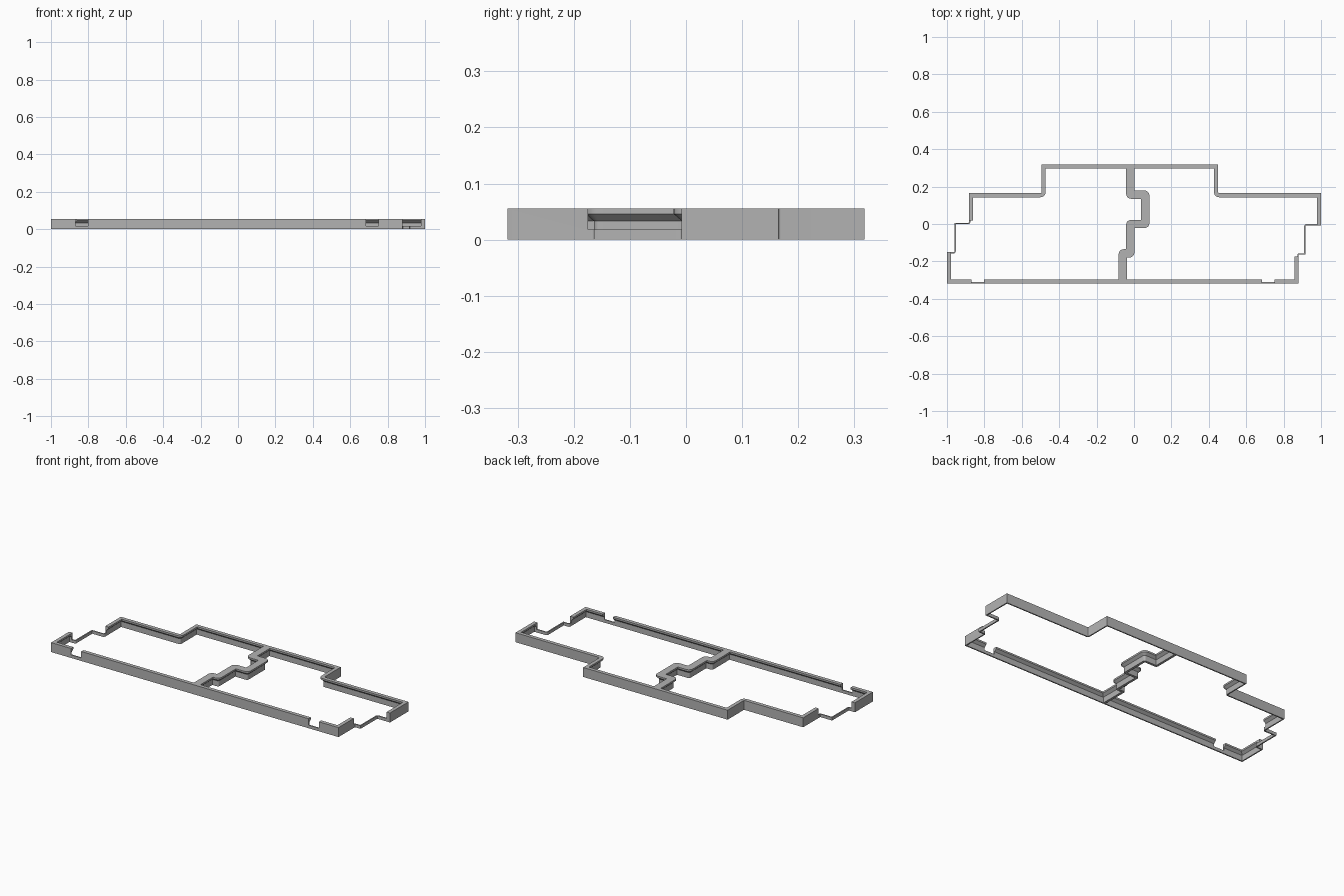
import bpy, bmesh, math
from mathutils import Vector

cube = bpy.data.objects.get("Cube")
if cube:
    bpy.data.objects.remove(cube)

H, LIP, WALL, LOW = 0.056, 0.022, 0.007, 0.018   # height, lip width, wall, low rail
FILLET, STEPS = 0.004, 6

grey = bpy.data.materials.new("matte_grey")
grey.use_nodes = True
grey.diffuse_color = (0.45, 0.45, 0.45, 1)
grey.node_tree.nodes["Principled BSDF"].inputs["Base Color"].default_value = (0.45, 0.45, 0.45, 1)

# Wall section: inward offset and height, with an overhanging chamfered lip
SECTION = [(0, 0), (0, H), (LIP, H), (LIP, 0.046), (WALL, 0.033), (WALL, 0)]


def offset_path(corners):
    """Points and inward directions; re-entrant corners become small arcs."""
    path = []
    n = len(corners)
    for i, c in enumerate(corners):
        p = Vector(c)
        a = (p - Vector(corners[i - 1])).normalized()
        b = (Vector(corners[(i + 1) % n]) - p).normalized()
        na, nb = Vector((-a.y, a.x)), Vector((-b.y, b.x))
        if a.x * b.y - a.y * b.x > 0:
            path.append((p, na + nb))
            continue
        centre = p - (na + nb) * FILLET
        for k in range(STEPS + 1):
            t = math.pi / 2 * k / STEPS
            d = na * math.cos(t) + nb * math.sin(t)
            path.append((centre + d * FILLET, d))
    return path


def sweep_frame(name, corners):
    bm = bmesh.new()
    rings = []
    for p, d in offset_path(corners):
        rings.append([bm.verts.new((p.x + d.x * o, p.y + d.y * o, z)) for o, z in SECTION])
    m = len(SECTION)
    for i, r in enumerate(rings):
        s = rings[(i + 1) % len(rings)]
        for j in range(m):
            k = (j + 1) % m
            bm.faces.new((r[j], s[j], s[k], r[k]))
    bmesh.ops.recalc_face_normals(bm, faces=bm.faces)
    mesh = bpy.data.meshes.new(name)
    bm.to_mesh(mesh)
    bm.free()
    mesh.materials.append(grey)
    ob = bpy.data.objects.new(name, mesh)
    bpy.context.collection.objects.link(ob)
    return ob


def cut_opening(ob, x0, x1, y0, y1):
    """Remove everything above the low rail inside a rectangle."""
    bpy.ops.mesh.primitive_cube_add(size=1, location=((x0 + x1) / 2, (y0 + y1) / 2, LOW + 0.1))
    cutter = bpy.context.object
    cutter.scale = (x1 - x0, y1 - y0, 0.2)
    mod = ob.modifiers.new("opening", 'BOOLEAN')
    mod.operation, mod.solver, mod.object = 'DIFFERENCE', 'EXACT', cutter
    bpy.context.view_layer.objects.active = ob
    bpy.ops.object.modifier_apply(modifier=mod.name)
    bpy.data.objects.remove(cutter)


BACK, FRONT, STEP = 0.318, -0.318, 0.165

# Stepped joint shared by both halves, back to front
seam = [(-0.02, BACK), (-0.02, 0.157), (0.06, 0.157), (0.06, 0),
        (-0.02, 0), (-0.02, -0.157), (-0.06, -0.157), (-0.06, FRONT)]

left_half = sweep_frame("left_frame", seam + [
    (0.88, FRONT), (0.88, -0.164), (0.917, -0.164), (0.917, -0.008),
    (1, -0.008), (1, STEP), (0.45, STEP), (0.45, BACK)])

right_half = sweep_frame("right_frame", seam[::-1] + [
    (-0.495, BACK), (-0.495, STEP), (-0.882, STEP), (-0.882, 0.006),
    (-0.96, 0.006), (-0.96, -0.15), (-1, -0.15), (-1, FRONT)])

# Side openings, then front notches
cut_opening(left_half, 0.8, 0.978, -0.175, 0.02)
cut_opening(right_half, -0.978, -0.8, -0.175, 0.02)
cut_opening(left_half, 0.685, 0.752, -0.4, -0.25)
cut_opening(right_half, -0.87, -0.803, -0.4, -0.25)

for ob in (left_half, right_half):
    bpy.ops.object.select_all(action='DESELECT')
    ob.select_set(True)
    bpy.context.view_layer.objects.active = ob
    bpy.ops.object.shade_smooth_by_angle(angle=math.radians(30))
